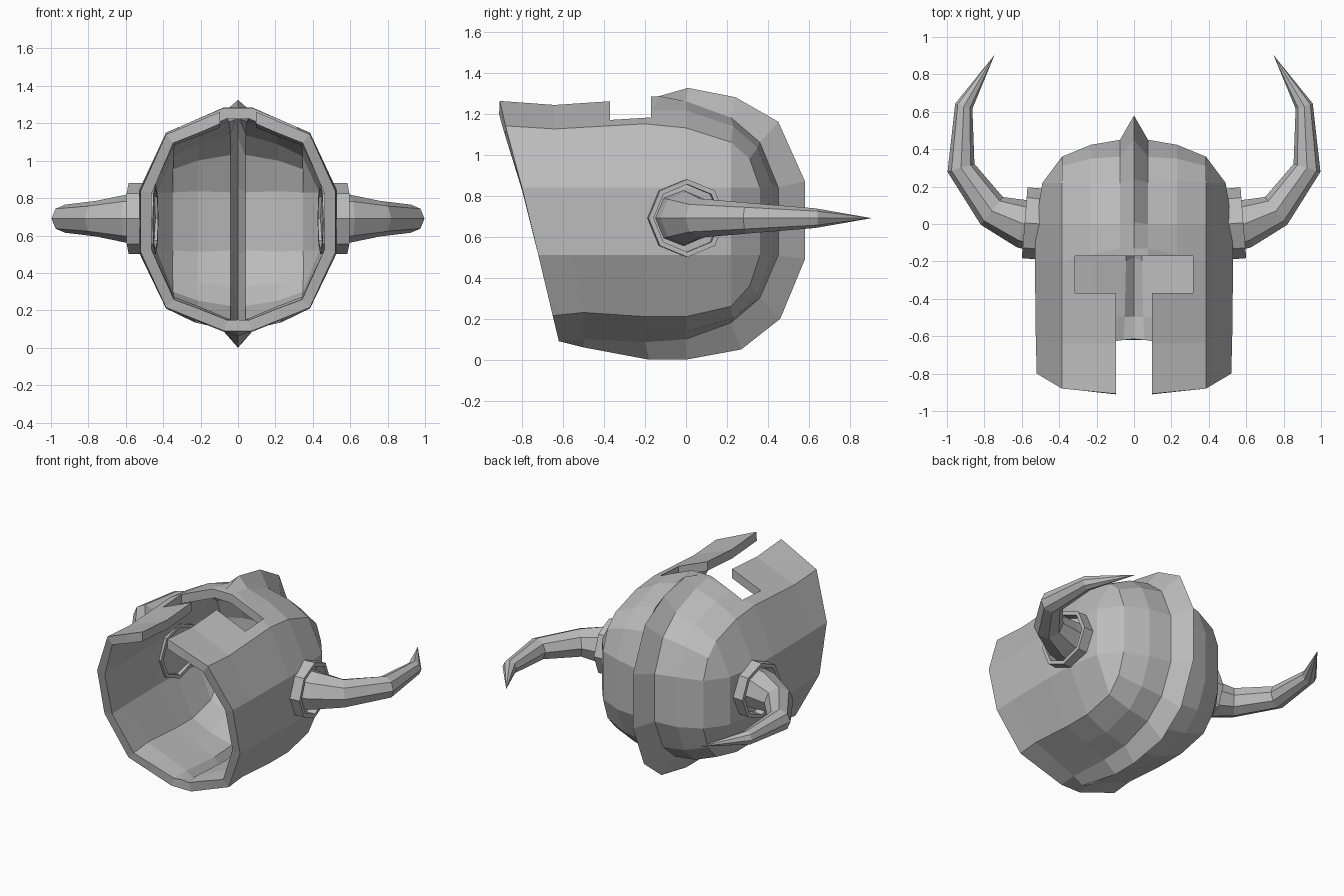
import bpy, bmesh, math
from mathutils import Vector

cube = bpy.data.objects.get("Cube")
if cube:
    bpy.data.objects.remove(cube)

steel = bpy.data.materials.new("grey_metal")
steel.use_nodes = True
GREY = (0.5, 0.5, 0.5, 1)
steel.diffuse_color = GREY
steel.node_tree.nodes["Principled BSDF"].inputs["Base Color"].default_value = GREY


def finish(name, bm):
    bmesh.ops.recalc_face_normals(bm, faces=bm.faces)
    mesh = bpy.data.meshes.new(name)
    bm.to_mesh(mesh)
    bm.free()
    mesh.materials.append(steel)
    obj = bpy.data.objects.new(name, mesh)
    bpy.context.collection.objects.link(obj)
    return obj


def bridge(bm, a, b, closed=False):
    n = len(a)
    for i in range(n if closed else n - 1):
        j = (i + 1) % n
        quad = list(dict.fromkeys((a[i], a[j], b[j], b[i])))
        bm.faces.new(quad)


# Helmet half: lengthwise loops (y, z) from the face rim over the crown to the nape
crest = [(-.91, 1.27), (-.64, 1.25), (-.13, 1.285), (.01, 1.325), (.24, 1.28), (.45, 1.16), (.58, .87),
         (.58, .49), (.46, .2), (.27, .05), (0, 0), (-.18, 0), (-.5, .06), (-.62, .09)]
base = [(-.91, 1.27), (-.64, 1.25), (-.13, 1.285), (0, 1.26), (.22, 1.18), (.36, 1.06), (.45, .84),
        (.45, .51), (.36, .3), (.22, .18), (0, .1), (-.2, .085), (-.5, .1), (-.62, .09)]
temple = [(-.88, 1.14), (-.64, 1.125), (-.2, 1.15), (0, 1.13), (.22, 1.06), (.31, .98), (.36, .84),
          (.36, .51), (.31, .36), (.22, .26), (0, .21), (-.2, .21), (-.5, .23), (-.65, .215)]
side_x = [.52, .525, .53, .525, .49]
upper_y = [-.8, -.62, -.2, 0, .22]
lower_y = [-.72, -.55, -.2, 0, .22]

bm = bmesh.new()
loops = [[bm.verts.new((0, y, z)) for y, z in crest],
         [bm.verts.new((.075, y, z)) for y, z in base], [],
         [bm.verts.new((.385, y, z)) for y, z in temple]]
for k, (a, b) in enumerate(zip(loops[1], loops[3])):
    mid = (a.co + b.co) / 2
    if 2 < k < 11:
        mid += Vector((0, mid.y, mid.z - .68)).normalized() * .02
    loops[2].append(bm.verts.new(mid))
for a, b in zip(loops, loops[1:]):
    bridge(bm, a, b)

# Cheek panels fill the opening inside the temple loop
t = loops[3]
upper = [bm.verts.new((x, y, .84)) for x, y in zip(side_x, upper_y)]
lower = [bm.verts.new((x, y, .51)) for x, y in zip(side_x, lower_y)]
bridge(bm, t[:5], upper)
bridge(bm, upper, lower)
bridge(bm, lower, t[:8:-1])
bm.faces.new((t[4], t[5], t[6], upper[4]))
bm.faces.new((upper[4], t[6], t[7], lower[4]))
bm.faces.new((lower[4], t[7], t[8], t[9]))
bmesh.ops.recalc_face_normals(bm, faces=bm.faces)
bm.normal_update()
helmet = finish("helmet_shell", bm)
outward = sum(p.normal.x * p.area for p in helmet.data.polygons)
if outward < 0:
    helmet.data.flip_normals()

# T-shaped cutter for the eye and nose opening
bm = bmesh.new()
half = [(.315, -.17), (.315, -.37), (.095, -.37), (.095, -1.2)]
outline = half + [(-x, y) for x, y in reversed(half)]
face = bm.faces.new([bm.verts.new((x, y, 1)) for x, y in outline])
out = bmesh.ops.extrude_face_region(bm, geom=[face])
bmesh.ops.translate(bm, vec=(0, 0, .6), verts=[v for v in out["geom"] if isinstance(v, bmesh.types.BMVert)])
cutter = finish("face_opening_cutter", bm)
cutter.hide_render = True

mirror = helmet.modifiers.new("mirror", "MIRROR")
mirror.use_clip = True
solid = helmet.modifiers.new("thickness", "SOLIDIFY")
solid.thickness = .06
solid.offset = -1
cut = helmet.modifiers.new("face_opening", "BOOLEAN")
cut.operation = "DIFFERENCE"
cut.solver = "EXACT"
cut.object = cutter
bpy.context.view_layer.update()
shaped = bpy.data.meshes.new_from_object(helmet.evaluated_get(bpy.context.evaluated_depsgraph_get()))
helmet.modifiers.clear()
helmet.data = shaped
bpy.data.objects.remove(cutter)


def ring(bm, centre, direction, radius):
    """Octagon of vertices around a direction lying in the ground plane."""
    across = Vector((-direction.y, direction.x, 0)).normalized()
    up = Vector((0, 0, 1))
    return [bm.verts.new(centre + radius * (math.cos(a) * across + math.sin(a) * up))
            for a in (i * math.pi / 4 for i in range(8))]


# Horn collar: hollow octagonal ring through the shell
def collar(name, s):
    bm = bmesh.new()
    axis = Vector((s, .08, 0)).normalized()
    mid = Vector((s * .5, 0, .69))
    rings = [ring(bm, mid + axis * d, axis, r)
             for d, r in ((-.06, .19), (.085, .19), (.085, .165), (-.06, .165))]
    for i in range(4):
        bridge(bm, rings[i], rings[(i + 1) % 4], True)
    return finish(name, bm)


# Horn: tapering octagonal sections along a bent path
def horn(name, s):
    path = [(.47, -.02, .14), (.59, 0, .13), (.76, .07, .095), (.925, .3, .075), (.91, .63, .048)]
    tip = Vector((s * .745, .905, .69))
    points = [Vector((s * x, y, .69)) for x, y, r in path] + [tip]
    bm = bmesh.new()
    rings = []
    for i, (x, y, r) in enumerate(path):
        ahead = (points[i + 1] - points[i]).normalized()
        behind = (points[i] - points[i - 1]).normalized() if i else ahead
        rings.append(ring(bm, points[i], ahead + behind, r))
    for a, b in zip(rings, rings[1:]):
        bridge(bm, a, b, True)
    bm.faces.new(rings[0])
    end = bm.verts.new(tip)
    for i in range(8):
        bm.faces.new((rings[-1][i], rings[-1][(i + 1) % 8], end))
    return finish(name, bm)


for side, s in (("left", 1), ("right", -1)):
    collar(side + "_horn_collar", s)
    horn(side + "_horn", s)
